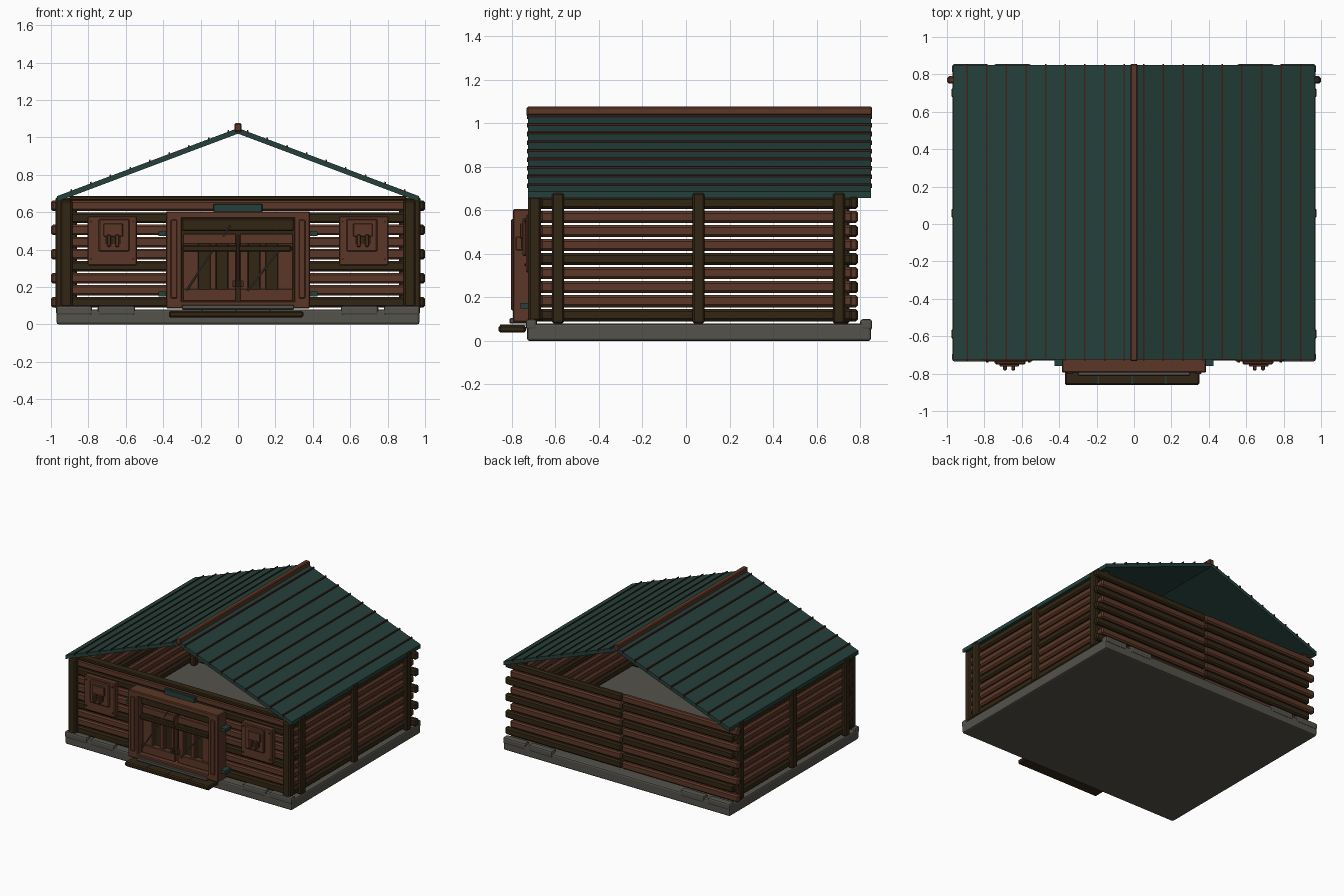
import bpy, bmesh, math
from mathutils import Vector

if "Cube" in bpy.data.objects:
    bpy.data.objects.remove(bpy.data.objects["Cube"], do_unlink=True)


def material(name, rgb):
    m = bpy.data.materials.new(name)
    m.use_nodes = True
    m.diffuse_color = (*rgb, 1)
    m.node_tree.nodes["Principled BSDF"].inputs["Base Color"].default_value = (*rgb, 1)
    return m


BROWN = material("red brown wood", (0.105, 0.038, 0.02))
DARK = material("dark wood", (0.032, 0.019, 0.007))
TEAL = material("teal metal", (0.018, 0.05, 0.043))
SEAM = material("seam brown", (0.05, 0.016, 0.01))
STONE = material("grey stone", (0.09, 0.085, 0.07))
IRON = material("grey iron", (0.09, 0.085, 0.08))


def finish(name, bm, mat, bevel=0.0, segments=1):
    bmesh.ops.recalc_face_normals(bm, faces=bm.faces)
    mesh = bpy.data.meshes.new(name)
    bm.to_mesh(mesh)
    bm.free()
    mesh.materials.append(mat)
    ob = bpy.data.objects.new(name, mesh)
    bpy.context.collection.objects.link(ob)
    if bevel:
        mod = ob.modifiers.new("Bevel", "BEVEL")
        mod.width, mod.segments = bevel, segments
    return ob


def box(name, x, y, z, mat, bevel=0.0, segments=1):
    """Box from three (low, high) ranges."""
    bm = bmesh.new()
    bmesh.ops.create_cube(bm, size=1)
    for v in bm.verts:
        v.co = [(a + b) / 2 + c * (b - a) for c, (a, b) in zip(v.co, (x, y, z))]
    return finish(name, bm, mat, bevel, segments)


def span(s, a, b):
    """Range mirrored to side s."""
    return tuple(sorted((s * a, s * b)))


def prism(name, points, y0, y1, mat):
    """Front outline extruded from y0 to y1."""
    bm = bmesh.new()
    face = bm.faces.new([bm.verts.new((x, y0, z)) for x, z in points])
    out = bmesh.ops.extrude_face_region(bm, geom=[face])["geom"]
    for v in out:
        if isinstance(v, bmesh.types.BMVert):
            v.co.y = y1
    return finish(name, bm, mat)


def rod(name, a, b, radius, mat, sides=8):
    a, b = Vector(a), Vector(b)
    bm = bmesh.new()
    bmesh.ops.create_cone(bm, cap_ends=True, segments=sides, radius1=radius,
                          radius2=radius, depth=(b - a).length)
    ob = finish(name, bm, mat)
    ob.location = (a + b) / 2
    ob.rotation_euler = (b - a).to_track_quat("Z", "Y").to_euler()
    return ob


SIDES = {"left": 1, "right": -1}
ROWS, PITCH, LOG, BASE = 9, 0.0645, 0.056, 0.09


def row_z(i):
    return BASE + i * PITCH, BASE + i * PITCH + LOG


# Stone base with rim stones
box("foundation", (-0.97, 0.97), (-0.73, 0.85), (0, 0.08), STONE, 0.012, 2)
for side, s in SIDES.items():
    for end, y in (("front", (-0.735, -0.685)), ("back", (0.80, 0.855))):
        for n, (a, b) in enumerate(((0.78, 0.972), (0.55, 0.75))):
            box(f"{end}_stone_{side}_{n}", span(s, a, b), y, (0.05, 0.1), STONE, 0.012, 2)

# Side walls, posts and corner posts
for side, s in SIDES.items():
    for i in range(ROWS):
        box(f"side_log_{side}_{i}", span(s, 0.905, 0.95), (-0.67, 0.785), row_z(i),
            DARK if i % 4 == 0 else BROWN, 0.012)
    for n, y in enumerate((-0.588, 0.058, 0.702)):
        box(f"side_post_{side}_{n}", span(s, 0.93, 0.975), (y - 0.028, y + 0.028),
            (0.08, 0.68), DARK, 0.008)
    box(f"corner_post_{side}", span(s, 0.885, 0.95), (-0.725, -0.665), (0.09, 0.665), DARK, 0.01)
    box(f"back_corner_post_{side}", span(s, 0.86, 0.905), (0.70, 0.75), (0.08, 0.66), DARK, 0.008)
    box(f"wall_plate_{side}", span(s, 0.89, 0.935), (-0.69, 0.79), (0.645, 0.675), DARK, 0.006)

# Back wall of half-length logs, every other row crossing the corner
for i in range(ROWS):
    for side, s in SIDES.items():
        reach = 1.0 if i % 2 == 0 else 0.955
        dark = (i % 2 == 0) == (s > 0)
        box(f"back_log_{side}_{i}", span(s, 0, reach), (0.75, 0.79), row_z(i),
            DARK if dark else BROWN, 0.01)

# Front wall with a doorway
for i in range(ROWS):
    mat = DARK if i in (0, 3, 7) else BROWN
    if i < 7:
        for side, s in SIDES.items():
            box(f"front_log_{side}_{i}", span(s, 0.3, 0.93), (-0.695, -0.645), row_z(i), mat, 0.01)
    else:
        box(f"front_log_{i}", (-0.93, 0.93), (-0.695, -0.645), row_z(i), mat, 0.01)
box("front_top_rail", (-0.9, 0.9), (-0.70, -0.64), (0.662, 0.688), DARK, 0.006)

# Roof slabs, raised seams and ridge cap
SLOPE, PEAK, EAVE = 0.376, 1.05, 0.968
for side, s in SIDES.items():
    low = PEAK - SLOPE * EAVE
    prism(f"roof_{side}", [(0, PEAK), (s * EAVE, low), (s * EAVE, low - 0.03), (0, PEAK - 0.03)],
          -0.725, 0.85, TEAL)
    for n in range(9):
        x = 0.052 + 0.105 * n
        za, zb = PEAK - SLOPE * (x - 0.004), PEAK - SLOPE * (x + 0.004)
        prism(f"roof_seam_{side}_{n}", [(s * (x - 0.004), za - 0.01), (s * (x + 0.004), zb - 0.01),
              (s * (x + 0.004), zb + 0.008), (s * (x - 0.004), za + 0.008)], -0.73, 0.855, SEAM)
box("ridge_cap", (-0.02, 0.02), (-0.732, 0.855), (1.03, 1.076), BROWN, 0.006)

# Door frame and step
for side, s in SIDES.items():
    box(f"door_jamb_{side}", span(s, 0.3, 0.385), (-0.795, -0.69), (0.085, 0.6), BROWN, 0.006)
    box(f"jamb_strip_{side}", span(s, 0.325, 0.36), (-0.803, -0.79), (0.14, 0.56), BROWN, 0.004)
box("door_header", (-0.385, 0.385), (-0.795, -0.69), (0.565, 0.605), BROWN, 0.006)
box("door_sill", (-0.385, 0.385), (-0.795, -0.69), (0.085, 0.125), BROWN, 0.006)
box("sill_plate", (-0.3, 0.3), (-0.81, -0.73), (0.08, 0.105), STONE, 0.004)
box("step", (-0.37, 0.35), (-0.86, -0.735), (0.038, 0.072), DARK, 0.008)
for n in range(3):
    x = -0.19 + 0.18 * n
    box(f"step_strip_{n}", (x - 0.004, x + 0.004), (-0.855, -0.735), (0.07, 0.075), TEAL)

# Double doors with planks, rails and iron braces
box("door_backing", (-0.3, 0.3), (-0.715, -0.70), (0.12, 0.57), DARK)
for side, s in SIDES.items():
    for n, (a, b) in enumerate(((0.01, 0.055), (0.115, 0.15), (0.21, 0.295))):
        box(f"door_plank_{side}_{n}", span(s, a, b), (-0.745, -0.71), (0.125, 0.48), BROWN, 0.004)
    box(f"door_bottom_rail_{side}", span(s, 0.01, 0.295), (-0.755, -0.71), (0.125, 0.19), BROWN, 0.004)
    box(f"door_top_rail_{side}", span(s, 0.01, 0.295), (-0.755, -0.71), (0.43, 0.485), BROWN, 0.004)
    box(f"door_handle_{side}", span(s, 0.012, 0.03), (-0.785, -0.75), (0.2, 0.235), BROWN, 0.004)
    for n, z in enumerate((0.485, 0.162)):
        box(f"hinge_{side}_{n}", span(s, 0.375, 0.425), (-0.76, -0.69), (z - 0.013, z + 0.013), TEAL)
box("door_bar", (-0.3, 0.285), (-0.775, -0.74), (0.39, 0.422), DARK, 0.006)
box("door_lintel", (-0.3, 0.3), (-0.76, -0.71), (0.5, 0.565), DARK, 0.006)
box("door_bolt", (-0.008, 0.008), (-0.79, -0.74), (0.2, 0.48), BROWN, 0.004)
for n, (x0, x1) in enumerate(((-0.275, -0.14), (0.05, 0.215))):
    rod(f"door_brace_{n}", (x0, -0.772, 0.18), (x1, -0.772, 0.39), 0.005, IRON)
rod("small_lever", (-0.08, -0.79, 0.47), (-0.04, -0.79, 0.53), 0.005, IRON)

# Sign plate
box("sign_plate", (-0.132, 0.13), (-0.715, -0.69), (0.597, 0.645), TEAL, 0.004)

# Shutters with a raised panel and latch
for side, s in SIDES.items():
    box(f"shutter_{side}", span(s, 0.54, 0.805), (-0.735, -0.69), (0.315, 0.58), BROWN, 0.006)
    box(f"shutter_panel_{side}", span(s, 0.58, 0.745), (-0.75, -0.73), (0.39, 0.565), BROWN, 0.006)
    box(f"latch_plate_{side}", span(s, 0.615, 0.72), (-0.762, -0.745), (0.47, 0.54), BROWN, 0.004)
    box(f"latch_slot_{side}", span(s, 0.625, 0.71), (-0.757, -0.745), (0.43, 0.47), DARK)
    for n, x in enumerate((0.645, 0.69)):
        box(f"latch_peg_{side}_{n}", span(s, x - 0.01, x + 0.01), (-0.782, -0.75),
            (0.415, 0.48), BROWN, 0.004)
    for n, (x, z) in enumerate(((0.56, 0.35), (0.785, 0.35), (0.56, 0.55), (0.785, 0.55))):
        rod(f"shutter_stud_{side}_{n}", (s * x, -0.73, z), (s * x, -0.741, z), 0.006, DARK)
